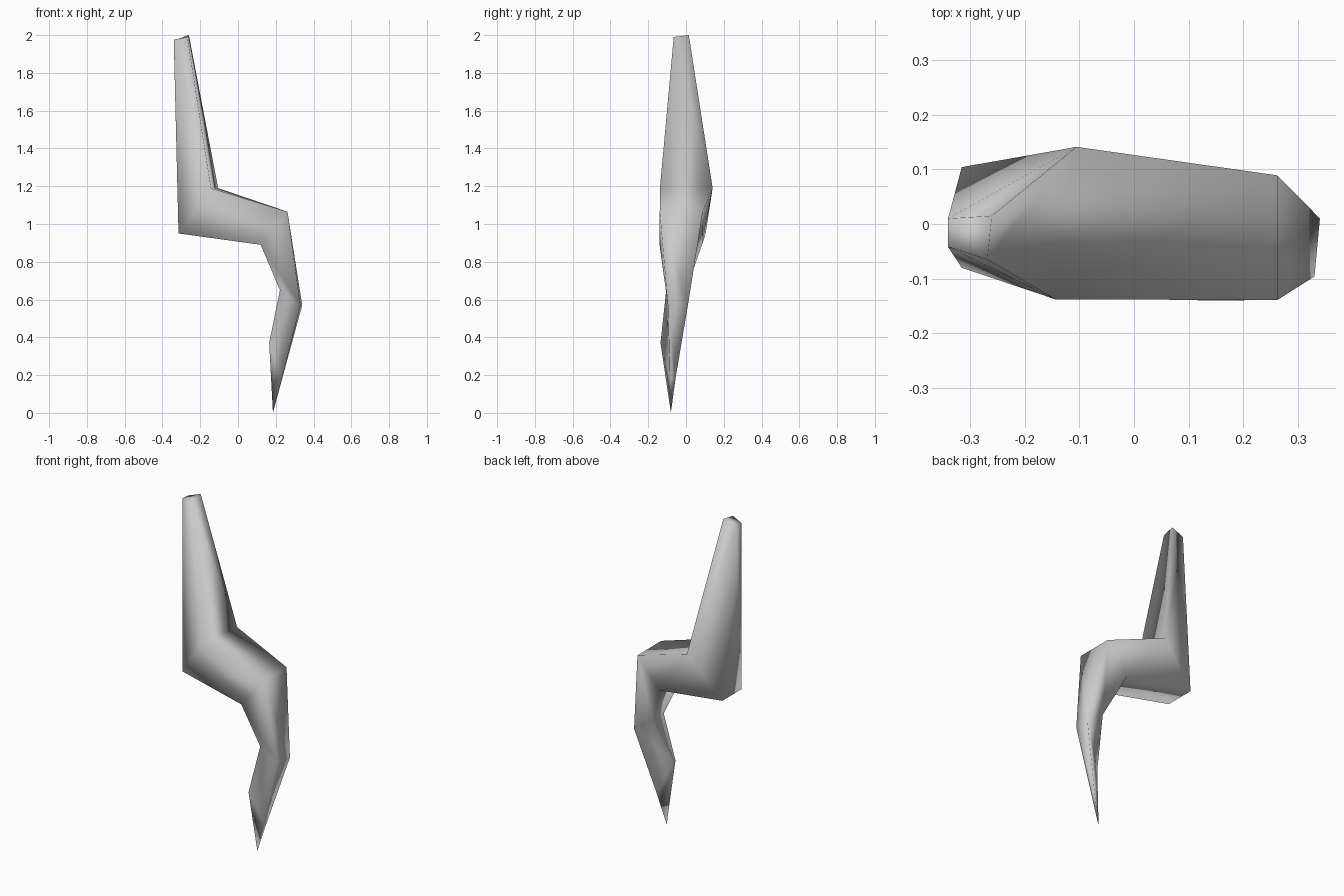
import bpy, bmesh

if "Cube" in bpy.data.objects:
    bpy.data.objects.remove(bpy.data.objects["Cube"])

# Four-sided cross-sections from top to bottom:
# inner back, inner front, outer front, outer back
sections = [
    [(-0.34, 0.01, 1.972), (-0.34, -0.042, 1.976), (-0.268, -0.065, 1.99), (-0.26, 0.015, 2.0)],
    [(-0.315, 0.104, 0.95), (-0.315, -0.08, 0.95), (-0.143, -0.138, 1.19), (-0.105, 0.141, 1.19)],
    [(0.12, 0.085, 0.89), (0.12, -0.14, 0.89), (0.262, -0.139, 1.065), (0.262, 0.089, 1.065)],
    [(0.222, 0.0, 0.65), (0.222, -0.105, 0.65), (0.33, -0.096, 0.57), (0.34, 0.01, 0.57)],
    [(0.165, -0.115, 0.37), (0.165, -0.135, 0.37), (0.233, -0.085, 0.185), (0.235, -0.055, 0.185)],
]
tip_point = (0.185, -0.08, 0.0)

# Skin the zigzag blade between sections, cap the top, close to a point
bm = bmesh.new()
rings = [[bm.verts.new(p) for p in s] for s in sections]
tip = bm.verts.new(tip_point)
bm.faces.new(rings[0])
for a, b in zip(rings, rings[1:]):
    for i in range(4):
        j = (i + 1) % 4
        # back side of each span splits on the long diagonal
        if i == 3 and a is rings[0]:
            bm.faces.new((a[i], a[j], b[i]))
            bm.faces.new((a[j], b[j], b[i]))
        else:
            bm.faces.new((a[i], a[j], b[j], b[i]))
for i in range(4):
    bm.faces.new((rings[-1][i], rings[-1][(i + 1) % 4], tip))
bmesh.ops.recalc_face_normals(bm, faces=bm.faces[:])
for f in bm.faces:
    f.smooth = True

mesh = bpy.data.meshes.new("zigzag_bolt")
bm.to_mesh(mesh)
bm.free()
bolt = bpy.data.objects.new("zigzag_bolt", mesh)
bpy.context.collection.objects.link(bolt)
